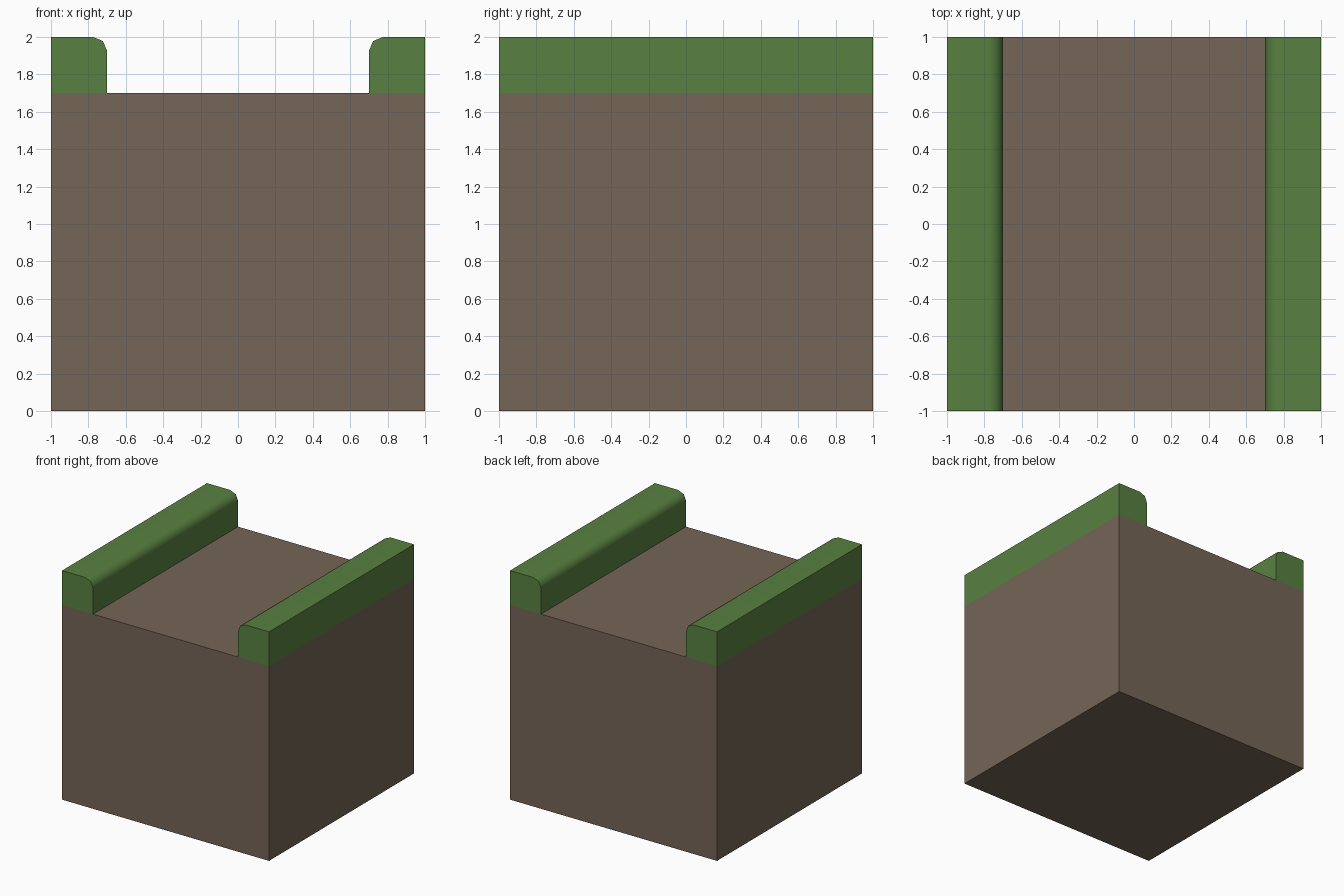
import bpy, bmesh, math

if "Cube" in bpy.data.objects:
    bpy.data.objects.remove(bpy.data.objects["Cube"])


def material(name, rgb):
    m = bpy.data.materials.new(name)
    m.diffuse_color = (*rgb, 1.0)
    m.use_nodes = True
    m.node_tree.nodes["Principled BSDF"].inputs["Base Color"].default_value = m.diffuse_color
    return m


earth = material("earth brown", (0.178, 0.130, 0.093))
grass = material("grass green", (0.098, 0.218, 0.052))


def extrude_profile(name, pts, mat, skip_bottom=False):
    """Extrude an (x, z) outline along y from -1 to 1; the last side is the bottom."""
    bm = bmesh.new()
    front = [bm.verts.new((x, -1, z)) for x, z in pts]
    back = [bm.verts.new((x, 1, z)) for x, z in pts]
    bm.faces.new(front)
    bm.faces.new(back[::-1])
    n = len(pts)
    for i in range(n - 1 if skip_bottom else n):
        j = (i + 1) % n
        bm.faces.new((front[j], front[i], back[i], back[j]))
    bm.normal_update()
    # Smooth only across the rounded edge
    for f in bm.faces:
        f.smooth = True
    for e in bm.edges:
        e.smooth = e.is_manifold and e.calc_face_angle(0) < math.radians(60)
    me = bpy.data.meshes.new(name)
    bm.to_mesh(me)
    bm.free()
    me.materials.append(mat)
    ob = bpy.data.objects.new(name, me)
    bpy.context.collection.objects.link(ob)
    return ob


# Earth block
extrude_profile("earth_block", [(1, 0), (1, 1.7), (-1, 1.7), (-1, 0)], earth)

# Grass banks with a rounded inner top edge, mirrored left and right
r = 0.075
arc = [(0.7 + r - r * math.sin(a), 2 - r + r * math.cos(a))
       for a in (0, math.pi / 4, math.pi / 2)]
right = [(1, 1.7), (1, 2)] + arc + [(0.7, 1.7)]
left = [(-x, z) for x, z in reversed(right)]
for name, pts in (("right_grass_bank", right), ("left_grass_bank", left)):
    bank = extrude_profile(name, pts, grass, skip_bottom=True)
    wn = bank.modifiers.new("weighted_normals", 'WEIGHTED_NORMAL')
    wn.keep_sharp = True
